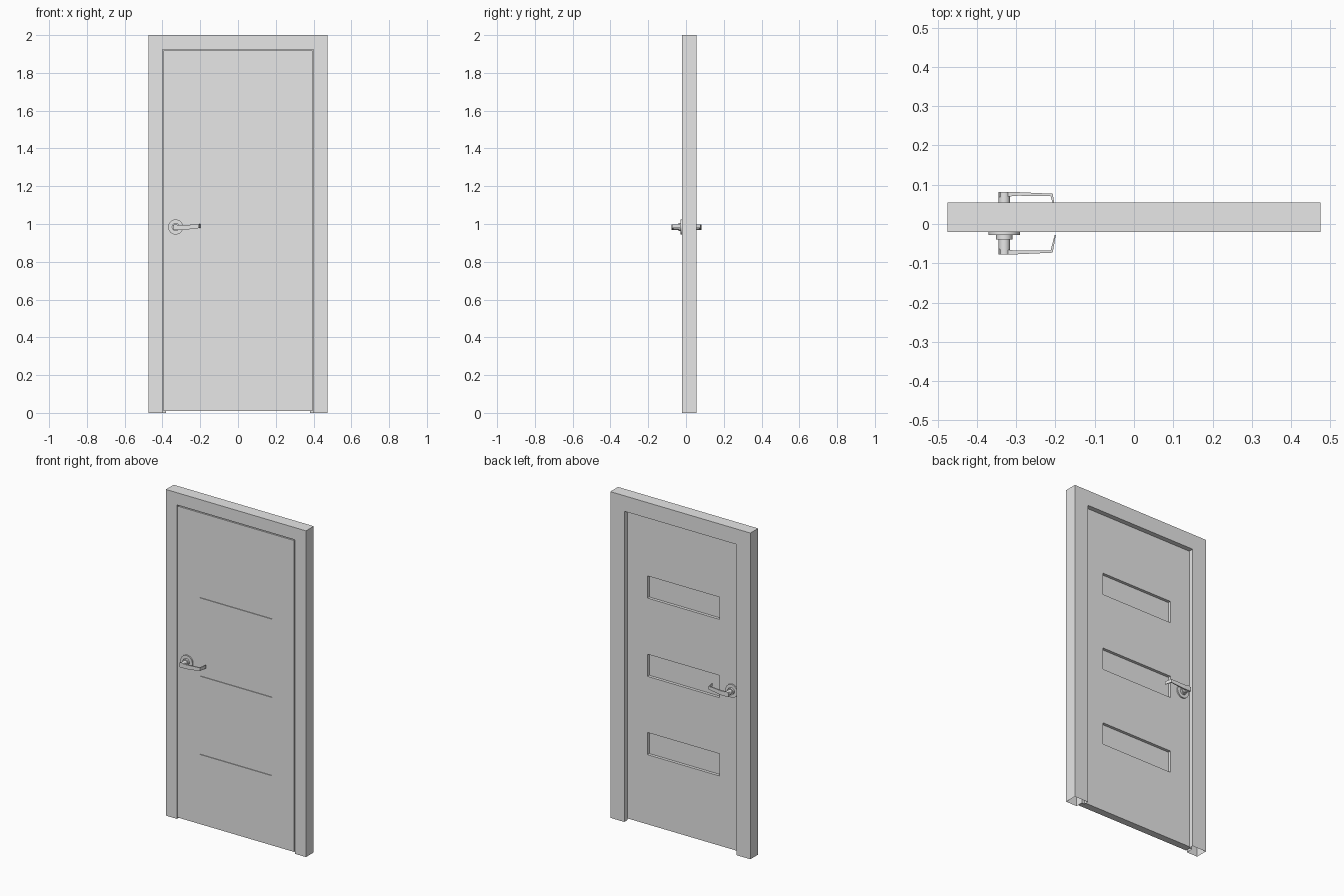
import bpy
import bmesh
import math
from mathutils import Matrix, Vector

if "Cube" in bpy.data.objects:
    bpy.data.objects.remove(bpy.data.objects["Cube"], do_unlink=True)

grey = bpy.data.materials.new("light_grey")
grey.use_nodes = True
grey.diffuse_color = (0.8, 0.8, 0.8, 1)
grey.node_tree.nodes["Principled BSDF"].inputs["Base Color"].default_value = (0.8, 0.8, 0.8, 1)

FRONT, BACK = -0.02, 0.024      # door faces
MID = (FRONT + BACK) / 2


def finish(bm, name, smooth=False):
    bmesh.ops.recalc_face_normals(bm, faces=bm.faces)
    mesh = bpy.data.meshes.new(name)
    bm.to_mesh(mesh)
    bm.free()
    mesh.materials.append(grey)
    obj = bpy.data.objects.new(name, mesh)
    bpy.context.collection.objects.link(obj)
    if smooth:
        bpy.ops.object.select_all(action="DESELECT")
        obj.select_set(True)
        bpy.context.view_layer.objects.active = obj
        bpy.ops.object.shade_smooth_by_angle(angle=math.radians(35))
    return obj


def skin(bm, rings, caps):
    """Bridge closed rings of points into a tube."""
    rows = [[bm.verts.new(p) for p in ring] for ring in rings]
    n = len(rows[0])
    for a, b in zip(rows, rows[1:]):
        for i in range(n):
            j = (i + 1) % n
            bm.faces.new((a[i], a[j], b[j], b[i]))
    if caps:
        bm.faces.new(rows[0])
        bm.faces.new(rows[-1])


# Frame: rebated section swept up, across and down, open at the feet
section = [(0, FRONT), (0.075, FRONT), (0.075, 0.025),
           (0.095, 0.025), (0.095, 0.055), (0, 0.055)]
bm = bmesh.new()
rings = []
for side, top in ((-1, False), (-1, True), (1, True), (1, False)):
    rings.append([(side * (0.475 - i), y, 2 - i if top else 0) for i, y in section])
skin(bm, rings, caps=False)
finish(bm, "door_frame")

# Door leaf with three recessed panels, shallow in front and deep behind
bottom, top, half = 0.01, 1.919, 0.395
panels = [(0.437 + 0.48 * k, 0.573 + 0.48 * k) for k in range(3)]
panel_half = 0.245
bm = bmesh.new()
bmesh.ops.create_cube(bm, size=1, matrix=Matrix.Translation((0, MID, (bottom + top) / 2))
                      @ Matrix.Diagonal((2 * half, BACK - FRONT, top - bottom, 1)))
cuts = [((x, 0, 0), (1, 0, 0)) for x in (-panel_half, panel_half)]
cuts += [((0, 0, z), (0, 0, 1)) for pair in panels for z in pair]
for point, normal in cuts:
    bmesh.ops.bisect_plane(bm, geom=bm.verts[:] + bm.edges[:] + bm.faces[:],
                           plane_co=point, plane_no=normal)
bm.normal_update()
for facing, depth in ((-1, 0.004), (1, 0.018)):
    chosen = []
    for f in bm.faces:
        c = f.calc_center_median()
        if (f.normal.y * facing > 0.9 and abs(c.x) < panel_half
                and any(lo < c.z < hi for lo, hi in panels)):
            chosen.append(f)
    moved = bmesh.ops.extrude_discrete_faces(bm, faces=chosen)["faces"]
    verts = list({v for f in moved for v in f.verts})
    bmesh.ops.translate(bm, verts=verts, vec=Vector((0, -facing * depth, 0)))
finish(bm, "door_leaf")

# Lever handles, mirrored on both faces of the door
HX, HZ = -0.33, 0.984


def disc(name, side, radius, near, far):
    bm = bmesh.new()
    place = (Matrix.Translation((HX, MID + side * (near + far) / 2, HZ))
             @ Matrix.Rotation(math.pi / 2, 4, "X"))
    bmesh.ops.create_cone(bm, cap_ends=True, segments=32, radius1=radius,
                          radius2=radius, depth=far - near, matrix=place)
    finish(bm, name, smooth=True)


# Lever stations: outer x, outer reach, inner x, inner reach, low z, high z
stations = [(-0.344, 0.079, -0.344, 0.066, 0.968, 0.995),
            (-0.295, 0.079, -0.295, 0.070, 0.968, 0.994),
            (-0.207, 0.075, -0.212, 0.069, 0.978, 0.998),
            (-0.199, 0.030, -0.202, 0.030, 0.980, 0.999)]
for label, side in (("front", -1), ("back", 1)):
    disc(label + "_rosette", side, 0.04, 0.021, 0.030)
    disc(label + "_collar", side, 0.021, 0.029, 0.042)
    disc(label + "_spindle", side, 0.0145, 0.041, 0.0795)
    bm = bmesh.new()
    skin(bm, [[(ox, MID + side * oy, lo), (ox, MID + side * oy, hi),
               (ix, MID + side * iy, hi), (ix, MID + side * iy, lo)]
              for ox, oy, ix, iy, lo, hi in stations], caps=True)
    finish(bm, label + "_lever")
